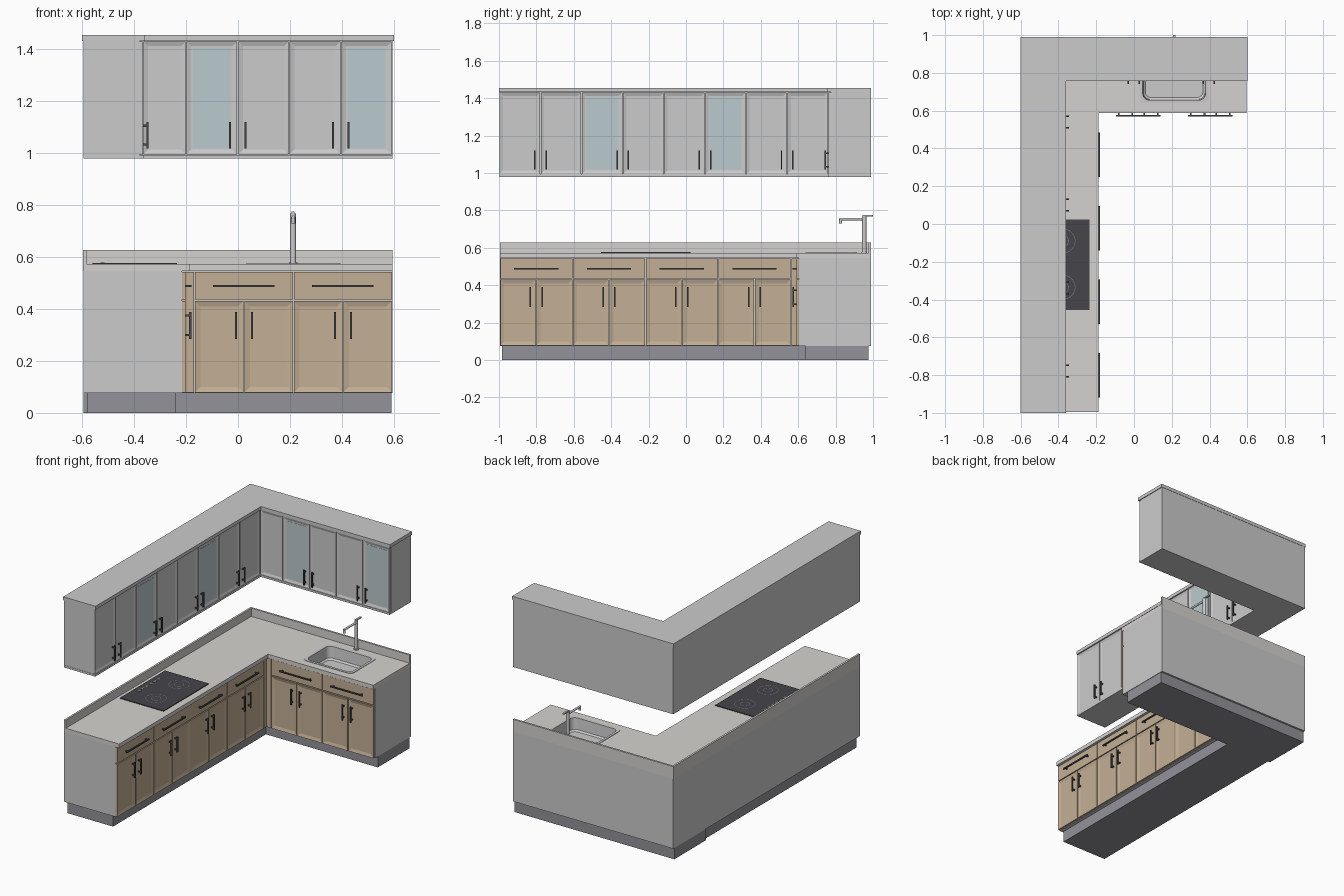
import bpy, bmesh, math
from mathutils import Matrix, Vector

if "Cube" in bpy.data.objects:
    bpy.data.objects.remove(bpy.data.objects["Cube"])


def mat(name, rgb):
    m = bpy.data.materials.new(name)
    m.diffuse_color = (*rgb, 1)
    m.use_nodes = True
    m.node_tree.nodes["Principled BSDF"].inputs["Base Color"].default_value = m.diffuse_color
    return m


WOOD = mat("wood", (0.55, 0.43, 0.30))
STONE = mat("stone", (0.66, 0.65, 0.63))
KICK = mat("kick", (0.29, 0.29, 0.32))
DARK = mat("dark_metal", (0.07, 0.07, 0.075))
HOB = mat("hob_glass", (0.06, 0.06, 0.07))
RING = mat("ring", (0.2, 0.2, 0.21))
GLASS = mat("pane", (0.50, 0.60, 0.62))


def finish(bm, name, m=None, smooth=False):
    me = bpy.data.meshes.new(name)
    bm.to_mesh(me)
    bm.free()
    ob = bpy.data.objects.new(name, me)
    bpy.context.collection.objects.link(ob)
    if m:
        me.materials.append(m)
    if smooth:
        bpy.context.view_layer.objects.active = ob
        ob.select_set(True)
        bpy.ops.object.shade_smooth_by_angle(angle=math.radians(35))
        ob.select_set(False)
    return ob


def add_box(bm, a, b):
    a, b = Vector(a), Vector(b)
    size = [abs(q - p) for p, q in zip(a, b)]
    mtx = Matrix.Translation((a + b) / 2) @ Matrix.Diagonal((*size, 1))
    return bmesh.ops.create_cube(bm, size=1, matrix=mtx)["verts"]


def box(name, a, b, m=None):
    bm = bmesh.new()
    add_box(bm, a, b)
    return finish(bm, name, m)


def add_rod(bm, a, b, r, n=20):
    a, b = Vector(a), Vector(b)
    rot = (b - a).to_track_quat('Z', 'Y').to_matrix().to_4x4()
    bmesh.ops.create_cone(bm, cap_ends=True, segments=n, radius1=r, radius2=r,
                          depth=(b - a).length, matrix=Matrix.Translation((a + b) / 2) @ rot)


def l_shape(name, x0, x1, xi, y0, y1, yi, z0, z1, m=None):
    """L plan: left leg x0..xi, back leg yi..y1, extruded z0..z1."""
    pts = [(x0, y0), (xi, y0), (xi, yi), (x1, yi), (x1, y1), (x0, y1)]
    bm = bmesh.new()
    f = bm.faces.new([bm.verts.new((x, y, z0)) for x, y in pts])
    top = bmesh.ops.extrude_face_region(bm, geom=[f])["geom"]
    for v in top:
        if isinstance(v, bmesh.types.BMVert):
            v.co.z = z1
    bmesh.ops.recalc_face_normals(bm, faces=bm.faces)
    return finish(bm, name, m)


# Cabinet front planes: u runs along the run, d outward from the carcass
PLANES = {("left", "base"): -0.215, ("back", "base"): 0.605,
          ("left", "wall"): -0.38, ("back", "wall"): 0.775}
T = 0.0135   # door thickness


def pt(run, u, d, z):
    p = PLANES[run]
    return (p + d, u, z) if run[0] == "left" else (u, p - d, z)


def front(run, name, u0, u1, z0, z1, m=None, frame=0.0):
    g = 0.002
    bm = bmesh.new()
    add_box(bm, pt(run, u0 + g, 0, z0 + g), pt(run, u1 - g, T, z1 - g))
    if frame:
        out = Vector((1, 0, 0)) if run[0] == "left" else Vector((0, -1, 0))
        bm.normal_update()
        face = max(bm.faces, key=lambda f: f.normal.dot(out))
        bmesh.ops.inset_individual(bm, faces=[face], thickness=frame, depth=-0.006)
    finish(bm, f"{run[0]}_{run[1]}_{name}", m)


def handle(run, u, z, length, vertical=True):
    h, w, e = length / 2, 0.004, length / 2 - 0.015
    bm = bmesh.new()
    hu, hz = (w, h) if vertical else (h, w)
    add_box(bm, pt(run, u - hu, 0.027, z - hz), pt(run, u + hu, 0.035, z + hz))
    for s in (-e, e):
        cu, cz = (u, z + s) if vertical else (u + s, z)
        add_box(bm, pt(run, cu - w, T - 0.001, cz - w), pt(run, cu + w, 0.0275, cz + w))
    finish(bm, f"{run[0]}_{run[1]}_handle", DARK)


# Base cabinets and plinth
carcass = l_shape("base_carcass", -0.596, 0.595, -0.215, -0.995, 0.988, 0.605, 0.076, 0.546)
box("left_plinth", (-0.58, -0.985, 0), (-0.24, 0.645, 0.077), KICK)
box("back_plinth", (-0.596, 0.64, 0), (0.592, 0.975, 0.077), KICK)


def base_unit(run, u0, u1):
    mid = (u0 + u1) / 2
    front(run, "drawer", u0, u1, 0.435, 0.545, WOOD)
    handle(run, mid, 0.488, 0.237, vertical=False)
    for a, b, s in ((u0, mid, -1), (mid, u1, 1)):
        front(run, "door", a, b, 0.077, 0.433, WOOD, 0.03)
        handle(run, mid + s * 0.031, 0.337, 0.105)


LB, BB = ("left", "base"), ("back", "base")
for i in range(4):
    base_unit(LB, -0.995 + i * 0.389, -0.995 + (i + 1) * 0.389)
for i in range(2):
    base_unit(BB, -0.168 + i * 0.3815, -0.168 + (i + 1) * 0.3815)
front(LB, "filler", 0.561, 0.594, 0.077, 0.545, WOOD)
front(BB, "filler", -0.204, -0.168, 0.077, 0.545, WOOD)

# Countertop and upstand
counter = l_shape("countertop", -0.597, 0.595, -0.187, -0.995, 0.988, 0.587, 0.546, 0.573, STONE)
l_shape("upstand", -0.597, 0.595, -0.584, -0.995, 0.988, 0.975, 0.573, 0.628, STONE)

# Wall cabinets, cornice and base trim
l_shape("wall_carcass", -0.596, 0.595, -0.38, -0.996, 0.988, 0.775, 0.993, 1.432)
l_shape("cornice", -0.6, 0.6, -0.36, -1.0, 0.99, 0.757, 1.432, 1.455)
l_shape("wall_bottom_trim", -0.596, 0.595, -0.364, -0.998, 0.988, 0.76, 0.98, 0.994)


def wall_door(run, u0, u1, side, glazed):
    front(run, "door", u0, u1, 0.994, 1.432, None, 0.025)
    if glazed:
        f = 0.027
        box(f"{run[0]}_glass", pt(run, u0 + f, 0.005, 0.994 + f),
            pt(run, u1 - f, 0.009, 1.432 - f), GLASS)
    if side:
        handle(run, u1 - 0.03 if side > 0 else u0 + 0.03, 1.07, 0.102)


for i in range(8):
    wall_door(("left", "wall"), -0.998 + i * 0.2198, -0.998 + (i + 1) * 0.2198,
              1 if i % 2 == 0 else -1, i in (2, 5))
edges = [-0.366, -0.2, -0.001, 0.197, 0.396, 0.594]
for i, (side, glazed) in enumerate([(0, 0), (1, 1), (-1, 0), (1, 0), (-1, 1)]):
    wall_door(("back", "wall"), edges[i], edges[i + 1], side, glazed)

# Hob with two burners and a control strip
box("hob", (-0.56, -0.455, 0.572), (-0.235, 0.025, 0.578), HOB)
for y in (-0.09, -0.335):
    bm = bmesh.new()
    for r in (0.065, 0.03):
        loops = [[bm.verts.new((-0.375 + q * math.cos(k * math.tau / 32),
                                y + q * math.sin(k * math.tau / 32), 0.5785))
                  for k in range(32)] for q in (r - 0.003, r)]
        for k in range(32):
            j = (k + 1) % 32
            bm.faces.new((loops[0][k], loops[1][k], loops[1][j], loops[0][j]))
    finish(bm, "burner_ring", RING)
bm = bmesh.new()
for i in range(6):
    y = -0.32 + i * 0.042
    add_box(bm, (-0.53, y, 0.577), (-0.515, y + 0.028, 0.579))
finish(bm, "hob_controls", RING)


# Sink bowl set into the counter
def rounded(bm, grow, r, z, n=6):
    x0, x1, y0, y1 = 0.03 - grow, 0.395 + grow, 0.64 - grow, 0.915 + grow
    out = []
    for q, (cx, cy) in enumerate(((x1 - r, y1 - r), (x0 + r, y1 - r), (x0 + r, y0 + r), (x1 - r, y0 + r))):
        for k in range(n + 1):
            a = math.pi / 2 * (q + k / n)
            out.append(bm.verts.new((cx + r * math.cos(a), cy + r * math.sin(a), z)))
    return out


def loft(bm, loops):
    for A, B in zip(loops, loops[1:]):
        for k in range(len(A)):
            j = (k + 1) % len(A)
            bm.faces.new((A[k], A[j], B[j], B[k]))


bm = bmesh.new()
loops = [rounded(bm, 0, 0.03, 0.572), rounded(bm, 0, 0.03, 0.576), rounded(bm, -0.016, 0.035, 0.576),
         rounded(bm, -0.02, 0.035, 0.50), rounded(bm, -0.03, 0.03, 0.49)]
loft(bm, loops)
bm.faces.new(loops[-1])
finish(bm, "sink", None, True)
bm = bmesh.new()
add_rod(bm, (0.2125, 0.78, 0.489), (0.2125, 0.78, 0.493), 0.022)
finish(bm, "sink_drain", RING, True)

bm = bmesh.new()
loops = [rounded(bm, -0.008, 0.03, 0.47), rounded(bm, -0.008, 0.03, 0.62)]
loft(bm, loops)
bm.faces.new(loops[0][::-1])
bm.faces.new(loops[1])
bmesh.ops.recalc_face_normals(bm, faces=bm.faces)
cutter = finish(bm, "sink_cutter")
cutter.hide_render = True
for ob in (carcass, counter):
    mod = ob.modifiers.new("sink_hole", 'BOOLEAN')
    mod.operation, mod.object, mod.solver = 'DIFFERENCE', cutter, 'EXACT'
    bpy.context.view_layer.objects.active = ob
    bpy.ops.object.modifier_apply(modifier=mod.name)
bpy.data.objects.remove(cutter)

# Tap: post, spout, nozzle and lever
bm = bmesh.new()
X = 0.2125
add_rod(bm, (X, 0.953, 0.572), (X, 0.953, 0.579), 0.016)
add_rod(bm, (X, 0.953, 0.573), (X, 0.953, 0.768), 0.0115)
add_rod(bm, (X, 0.953, 0.753), (X, 0.82, 0.753), 0.007)
add_rod(bm, (X, 0.827, 0.73), (X, 0.827, 0.754), 0.008)
add_box(bm, (X - 0.006, 0.945, 0.767), (X + 0.006, 1.0, 0.775))
finish(bm, "tap", None, True)
